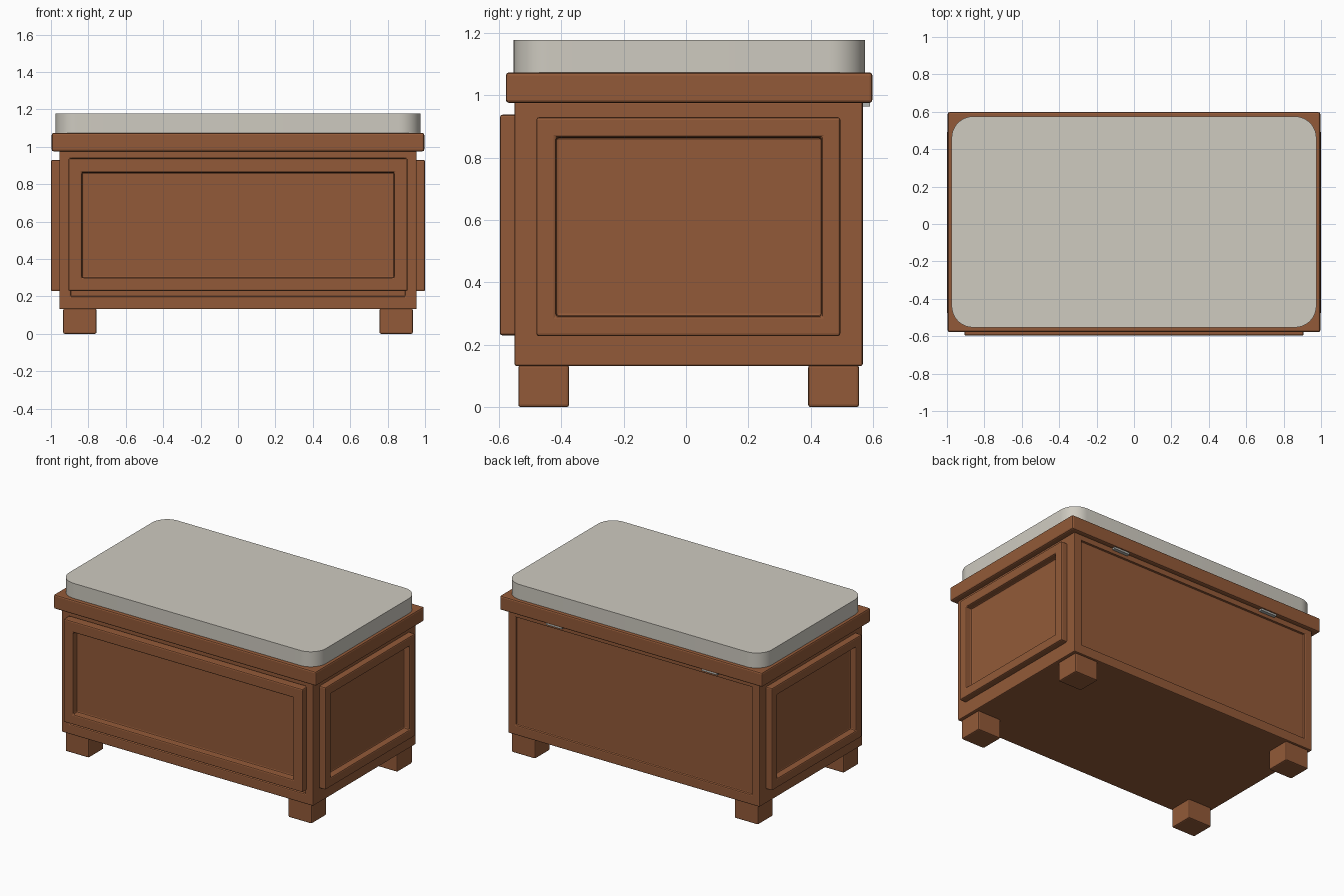
import bpy
import bmesh
import math
from mathutils import Vector

cube = bpy.data.objects.get("Cube")
if cube:
    bpy.data.objects.remove(cube, do_unlink=True)


def material(name, rgb):
    m = bpy.data.materials.new(name)
    m.use_nodes = True
    m.diffuse_color = (*rgb, 1)
    m.node_tree.nodes["Principled BSDF"].inputs["Base Color"].default_value = (*rgb, 1)
    return m


wood = material("warm brown wood", (0.29, 0.102, 0.04))
fabric = material("pale grey fabric", (0.62, 0.595, 0.53))
metal = material("hinge steel", (0.45, 0.46, 0.44))


def box_mesh(lo, hi):
    """Box between two opposite corners."""
    bm = bmesh.new()
    bmesh.ops.create_cube(bm, size=1)
    lo, hi = Vector(lo), Vector(hi)
    for v in bm.verts:
        v.co = Vector([l + (c + 0.5) * (h - l) for l, h, c in zip(lo, hi, v.co)])
    return bm


def recess(bm, axis, sign, span, z_span, depth):
    """Sink a rectangular panel into the face pointing along sign * axis."""
    bm.normal_update()
    face = next(f for f in bm.faces if f.normal[axis] * sign > 0.9)
    bmesh.ops.inset_individual(bm, faces=[face], thickness=0.02)
    centre, other = face.calc_center_median(), 1 - axis
    for v in face.verts:
        v.co[other] = span[v.co[other] > centre[other]]
        v.co.z = z_span[v.co.z > centre.z]
    floor = bmesh.ops.extrude_face_region(bm, geom=[face])["geom"]
    bmesh.ops.delete(bm, geom=[face], context="FACES_ONLY") if face.is_valid else None
    for v in floor:
        if isinstance(v, bmesh.types.BMVert):
            v.co[axis] -= sign * depth
    bmesh.ops.recalc_face_normals(bm, faces=bm.faces)


def finish(bm, name, mat, bevel=0.008):
    mesh = bpy.data.meshes.new(name)
    bm.to_mesh(mesh)
    bm.free()
    obj = bpy.data.objects.new(name, mesh)
    bpy.context.collection.objects.link(obj)
    mesh.materials.append(mat)
    if bevel:
        mod = obj.modifiers.new("soft edges", "BEVEL")
        mod.width, mod.segments, mod.limit_method = bevel, 2, "ANGLE"
    return obj


# Chest body with sunken front and back panels
body = box_mesh((-0.955, -0.55, 0.132), (0.955, 0.567, 0.98))
for sign in (-1, 1):
    recess(body, 1, sign, (-0.895, 0.895), (0.2, 0.94), 0.014)
finish(body, "chest_body", wood, 0.006)

# Raised front frame
front = box_mesh((-0.907, -0.597, 0.23), (0.907, -0.534, 0.938))
recess(front, 1, -1, (-0.835, 0.835), (0.3, 0.862), 0.045)
finish(front, "front_frame", wood)

# Raised side frames
for sign, side in ((-1, "right"), (1, "left")):
    x = sorted((sign * 0.945, sign))
    frame = box_mesh((x[0], -0.48, 0.228), (x[1], 0.495, 0.93))
    recess(frame, 0, sign, (-0.417, 0.435), (0.292, 0.865), 0.045)
    finish(frame, side + "_frame", wood)

# Block feet
for sign, side in ((-1, "right"), (1, "left")):
    x = sorted((sign * 0.757, sign * 0.935))
    for end, y in (("front", -0.538), ("back", 0.392)):
        foot = box_mesh((x[0], y, 0), (x[1], y + 0.163, 0.135))
        finish(foot, f"{end}_{side}_foot", wood)

# Lid
finish(box_mesh((-0.996, -0.578, 0.976), (0.996, 0.598, 1.074)), "lid", wood, 0.01)

# Cushion with rounded corners
cushion = box_mesh((-0.975, -0.553, 1.072), (0.975, 0.575, 1.177))
uprights = [e for e in cushion.edges if abs(e.verts[0].co.z - e.verts[1].co.z) > 0.05]
bmesh.ops.bevel(cushion, geom=uprights, offset=0.115, segments=10, profile=0.5,
                affect="EDGES")
seat = finish(cushion, "cushion", fabric, 0)
bpy.ops.object.select_all(action="DESELECT")
seat.select_set(True)
bpy.context.view_layer.objects.active = seat
bpy.ops.object.shade_smooth_by_angle(angle=math.radians(30))

# Hinges under the back of the lid
for sign, side in ((-1, "right"), (1, "left")):
    x = sign * 0.59
    hinge = box_mesh((x - 0.06, 0.56, 0.964), (x + 0.06, 0.59, 0.98))
    finish(hinge, side + "_hinge", metal, 0)
